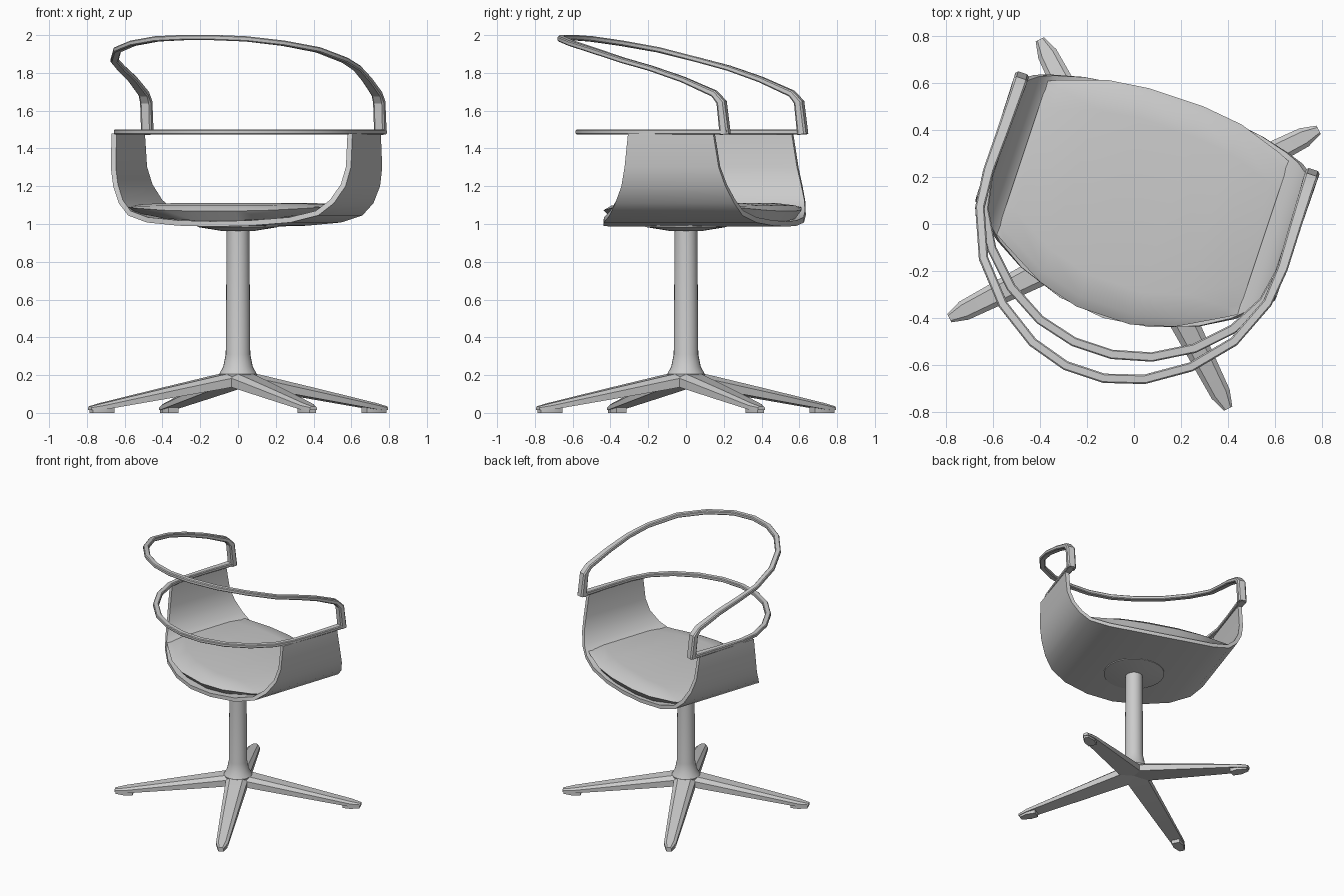
import bpy, bmesh, math
from mathutils import Vector

if "Cube" in bpy.data.objects:
    bpy.data.objects.remove(bpy.data.objects["Cube"])

SEAT_TURN = math.radians(-18.4)   # the seat swivels on the base
BASE_TURN = math.radians(27)


def loft(name, rings, turn=0.0, angle=30):
    """Skin a list of equal-length rings, cap both ends."""
    bm = bmesh.new()
    rows = [[bm.verts.new(p) for p in r] for r in rings]
    n = len(rows[0])
    for a, b in zip(rows, rows[1:]):
        for i in range(n):
            j = (i + 1) % n
            bm.faces.new((a[i], a[j], b[j], b[i]))
    bm.faces.new(rows[0])
    bm.faces.new(rows[-1])
    bmesh.ops.recalc_face_normals(bm, faces=bm.faces)
    me = bpy.data.meshes.new(name)
    bm.to_mesh(me)
    bm.free()
    me.shade_smooth()
    me.set_sharp_from_angle(angle=math.radians(angle))
    ob = bpy.data.objects.new(name, me)
    ob.rotation_euler.z = turn
    bpy.context.collection.objects.link(ob)
    return ob


def revolve(name, profile, sides=24):
    return loft(name, [[(r * math.cos(2 * math.pi * i / sides),
                         r * math.sin(2 * math.pi * i / sides), z)
                        for i in range(sides)] for r, z in profile])


def hoop(name, half):
    """Sweep a chamfered bar along a mirrored path of (x, y, z, width, thickness)."""
    path = half + [(-p[0],) + p[1:] for p in reversed(half)]
    pts = [Vector(p[:3]) for p in path]
    rings = []
    for i, p in enumerate(pts):
        a, b = pts[max(i - 1, 0)], pts[min(i + 1, len(pts) - 1)]
        t = (b - a).normalized()
        side = Vector((t.y, -t.x, 0)).normalized()
        up = t.cross(side)
        w, h = path[i][3] / 2, path[i][4] / 2
        c = h * 0.4
        sec = [(w, h - c), (w - c, h), (c - w, h), (-w, h - c),
               (-w, c - h), (c - w, -h), (w - c, -h), (w, c - h)]
        rings.append([p + side * s + up * q for s, q in sec])
    return loft(name, rings, SEAT_TURN, 25)


# raised back rail with its two upright posts
hoop("upper_back_rail", [
    (.65, .435, 1.475, .06, .05), (.65, .415, 1.645, .06, .045),
    (.65, .375, 1.69, .055, .035), (.653, .2, 1.765, .05, .03),
    (.658, .02, 1.825, .045, .028), (.643, -.14, 1.867, .04, .028),
    (.56, -.34, 1.922, .04, .028), (.42, -.50, 1.957, .04, .028),
    (.25, -.612, 1.98, .04, .028), (.085, -.662, 1.987, .04, .028)])

# level rail at arm height
hoop("lower_rail", [
    (.653, .45, 1.487, .055, .028), (.655, .2, 1.487, .045, .026),
    (.652, 0, 1.487, .04, .026), (.625, -.14, 1.487, .04, .026),
    (.54, -.29, 1.487, .04, .026), (.41, -.42, 1.487, .04, .026),
    (.25, -.512, 1.487, .04, .026), (.085, -.555, 1.487, .04, .026)])

# U-shaped shell: x, z, back y, front y
half = [(.672, 1.48, -.1, .375), (.67, 1.3, -.12, .405), (.648, 1.2, -.145, .435),
        (.6, 1.11, -.195, .468), (.53, 1.045, -.25, .492), (.4, 1.008, -.325, .525),
        (.2, .991, -.395, .552)]
prof = half + [(0, .986, -.42, .56)] + [(-x, z, b, f) for x, z, b, f in reversed(half)]
rings = []
for i, (x, z, b, f) in enumerate(prof):
    p, q = prof[max(i - 1, 0)], prof[min(i + 1, len(prof) - 1)]
    d = Vector((q[0] - p[0], q[1] - p[1])).normalized()
    xi, zi = x + d.y * .028, z - d.x * .028
    rings.append([(x, b, z), (xi, b, zi), (xi, f, zi), (x, f, z)])
loft("seat_shell", rings, SEAT_TURN, 35)

# seat cushion: x, back y, front y, bottom z, top z
chalf = [(.54, -.21, .455, 1.078, 1.1), (.49, -.24, .477, 1.058, 1.106),
         (.3, -.345, .54, 1.028, 1.11), (.12, -.395, .562, 1.018, 1.11)]
rings = []
for x, b, f, lo, hi in chalf + [(-c[0],) + c[1:] for c in reversed(chalf)]:
    m = lo + (hi - lo) * .55
    rings.append([(x, b + .03, lo), (x, b - .015, m), (x, b + .03, hi - .012),
                  (x, b + .13, hi), (x, f - .13, hi), (x, f - .03, hi - .012),
                  (x, f + .005, m), (x, f - .03, lo)])
loft("seat_cushion", rings, SEAT_TURN, 40)

# pedestal and the mounting disc under the shell
revolve("pedestal_column", [(.09, .16), (.1, .205), (.078, .245), (.065, .31), (.06, .97)])
revolve("mounting_disc", [(.09, .964), (.215, .984), (.215, .999)])

# four spreading legs with foot pads
for k in range(4):
    turn = BASE_TURN + k * math.pi / 2
    rings = []
    for r, w, zt, zb in [(0, .08, .222, .15), (.12, .075, .2, .128),
                         (.45, .06, .13, .075), (.81, .043, .052, .018),
                         (.88, .02, .035, .014)]:
        zm = zb + (zt - zb) * .65
        rings.append([(r, -w, zb), (r, -w, zm), (r, -w * .6, zt),
                      (r, w * .6, zt), (r, w, zm), (r, w, zb)])
    loft(f"base_leg_{k + 1}", rings, turn, 25)
    loft(f"foot_pad_{k + 1}",
         [[(r, -w, 0), (r, -w, .03), (r, w, .03), (r, w, 0)]
          for r, w in [(.75, .03), (.81, .038), (.872, .018)]], turn)
